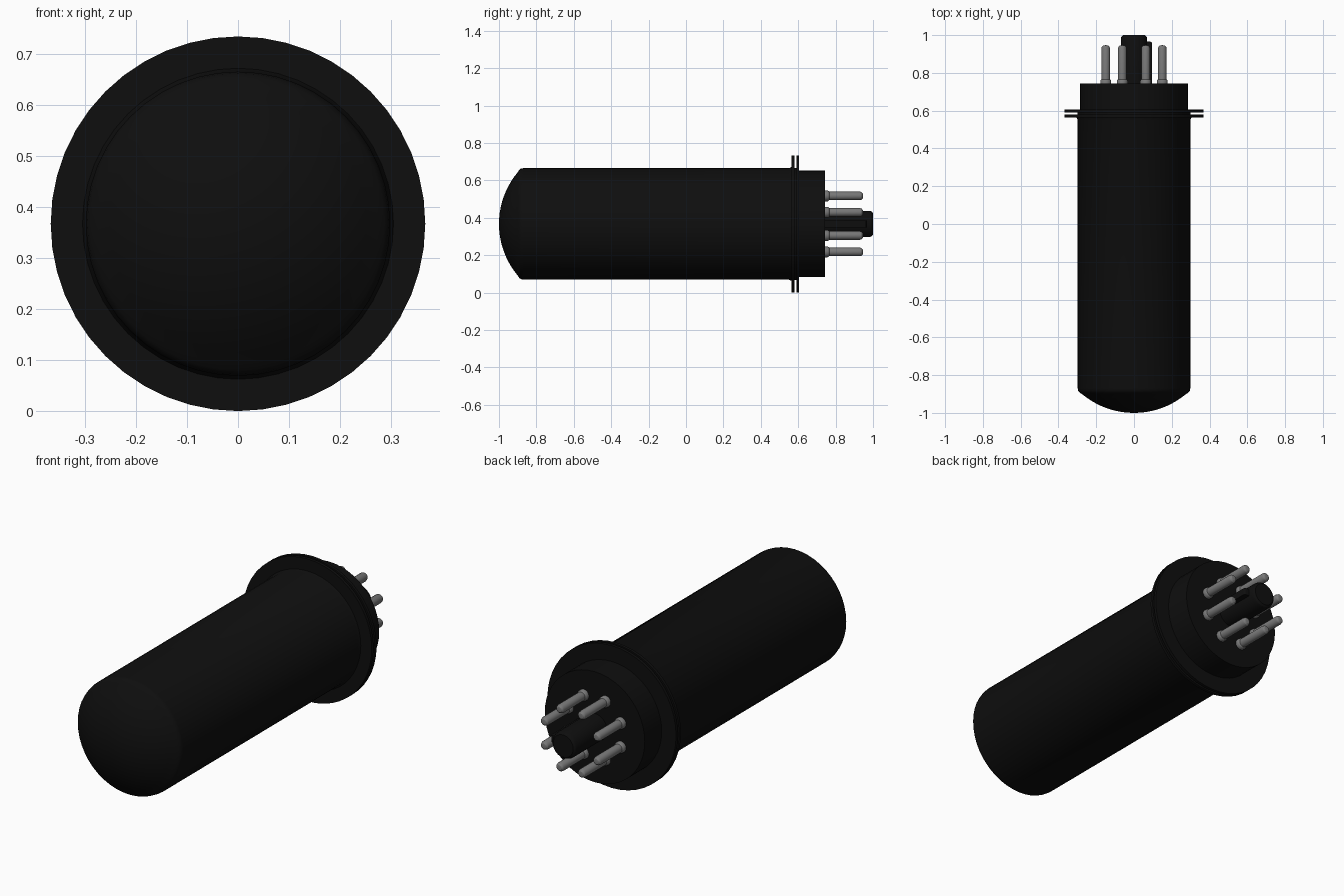
import bpy
import bmesh
import math
from mathutils import Matrix, Vector

cube = bpy.data.objects.get("Cube")
if cube:
    bpy.data.objects.remove(cube, do_unlink=True)

AXIS_Z = 0.367   # height of the tube's long axis


def material(name, rgb, roughness):
    m = bpy.data.materials.new(name)
    m.use_nodes = True
    m.diffuse_color = (*rgb, 1)
    bsdf = m.node_tree.nodes["Principled BSDF"]
    bsdf.inputs["Base Color"].default_value = (*rgb, 1)
    bsdf.inputs["Roughness"].default_value = roughness
    return m


black = material("black", (0.0045, 0.0045, 0.0045), 0.5)
grey = material("pin grey", (0.19, 0.19, 0.19), 0.4)


def finish(name, bm, mat, angle=30):
    bmesh.ops.recalc_face_normals(bm, faces=bm.faces)
    mesh = bpy.data.meshes.new(name)
    bm.to_mesh(mesh)
    bm.free()
    mesh.materials.append(mat)
    ob = bpy.data.objects.new(name, mesh)
    bpy.context.collection.objects.link(ob)
    bpy.ops.object.select_all(action='DESELECT')
    ob.select_set(True)
    bpy.context.view_layer.objects.active = ob
    bpy.ops.object.shade_smooth_by_angle(angle=math.radians(angle))
    return ob


def lathe(name, profile, mat, steps=48, x=0.0, z=AXIS_Z):
    """Spin (radius, y) points about the y direction through (x, z)."""
    bm = bmesh.new()
    verts = [bm.verts.new((r, y, 0)) for r, y in profile]
    edges = [bm.edges.new(pair) for pair in zip(verts, verts[1:])]
    bmesh.ops.spin(bm, geom=verts + edges, cent=(0, 0, 0), axis=(0, 1, 0),
                   angle=math.tau, steps=steps, use_merge=True)
    bmesh.ops.remove_doubles(bm, verts=bm.verts, dist=1e-5)
    bmesh.ops.translate(bm, verts=bm.verts, vec=(x, 0, z))
    return finish(name, bm, mat)


# Metal can: shallow domed end, rounded shoulder, straight wall
dome_r, dome_end = 0.43, math.asin(0.275 / 0.43)
can = [(dome_r * math.sin(dome_end * i / 10),
        -1 + dome_r * (1 - math.cos(dome_end * i / 10))) for i in range(11)]
can += [(0.287, -0.893), (0.295, -0.884), (0.298, -0.87),
        (0.298, 0.55), (0.306, 0.568), (0, 0.568)]
lathe("can", can, black)

# Two thin rims with a narrow collar between them
lathe("rim_collar", [(0, 0.57), (0.300, 0.57), (0.300, 0.60), (0, 0.60)], black)
for name, y in (("front_rim", 0.565), ("rear_rim", 0.590)):
    lathe(name, [(0, y), (0.367, y), (0.367, y + 0.015), (0, y + 0.015)], black)

# Base disc
lathe("base", [(0, 0.60), (0.285, 0.60), (0.285, 0.743), (0, 0.743)], black)

# Central guide post with a rounded tip
lathe("guide_post", [(0, 0.74), (0.07, 0.74), (0.07, 0.982), (0.066, 0.993),
                     (0.057, 1.0), (0, 1.0)], black, 32)

# Key ridge along one side of the post
bm = bmesh.new()
bmesh.ops.create_cube(bm, size=1, matrix=Matrix.LocRotScale(
    Vector((0.073, 0.8525, AXIS_Z)), None, Vector((0.046, 0.225, 0.036))))
tip = [e for e in bm.edges if all(v.co.y > 0.9 and v.co.x > 0.08 for v in e.verts)]
bmesh.ops.bevel(bm, geom=tip, offset=0.01, segments=3, affect='EDGES', profile=0.5)
finish("guide_key", bm, black)

# Ring of eight contact pins, each with a collar and a rounded tip
pin = [(0, 0.74), (0.029, 0.74), (0.029, 0.757), (0.026, 0.763), (0.023, 0.766),
       (0.023, 0.930), (0.020, 0.939), (0.013, 0.945), (0, 0.947)]
for i in range(8):
    a = math.radians(22.5 + 45 * i)
    lathe(f"pin_{i + 1}", pin, grey, 16,
          0.162 * math.cos(a), AXIS_Z + 0.162 * math.sin(a))
